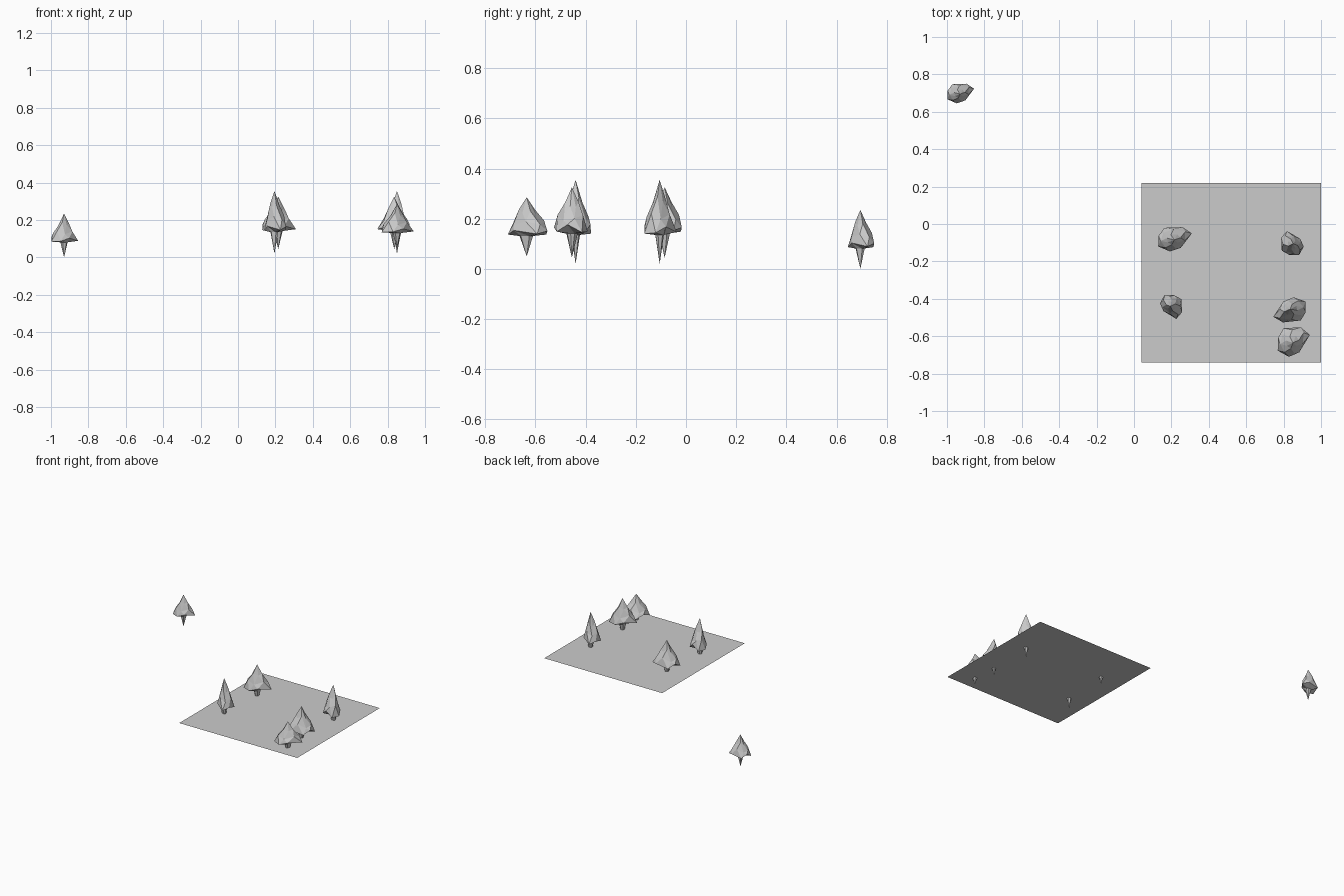
import bpy, bmesh
from math import radians
from mathutils import Vector

cube = bpy.data.objects.get("Cube")
if cube:
    bpy.data.objects.remove(cube, do_unlink=True)

grey = bpy.data.materials.new("stone_grey")
grey.use_nodes = True
COLOUR = (0.6, 0.6, 0.6, 1)
grey.diffuse_color = COLOUR
grey.node_tree.nodes["Principled BSDF"].inputs["Base Color"].default_value = COLOUR


def finish(name, bm):
    """Turn a bmesh into a flat shaded mesh."""
    mesh = bpy.data.meshes.new(name)
    bm.to_mesh(mesh)
    bm.free()
    mesh.materials.append(grey)
    return mesh


def place(name, mesh, loc, scale=(1, 1, 1), turn=0):
    obj = bpy.data.objects.new(name, mesh)
    obj.location, obj.scale = loc, scale
    obj.rotation_euler.z = radians(turn)
    bpy.context.collection.objects.link(obj)


# Faceted tree of unit height: jagged skirt, drawn out to a spire
SKIRT = [(-.068, -.028), (-.066, .018), (-.042, .052), (.035, .055),
         (.075, .028), (.028, -.034), (-.018, -.05)]
SKIRT_Z = [.36, .47, .37, .43, .38, .44, .37]
COUNT = len(SKIRT)


def between(points):
    """Midpoints of a closed outline, so neighbouring rings zigzag."""
    return [tuple((a + b) / 2 for a, b in zip(points[i], points[(i + 1) % COUNT]))
            for i in range(COUNT)]


def add_ring(bm, points, size, heights):
    return [bm.verts.new((x * size, y * size, z)) for (x, y), z in zip(points, heights)]


bm = bmesh.new()
shoulder_z = [.56, .52, .61, .54, .59, .53, .6]
neck_z = [.73, .79, .71, .77, .74, .8, .72]
skirt = add_ring(bm, SKIRT, 1, SKIRT_Z)
shoulder = add_ring(bm, between(SKIRT), .86, shoulder_z)
neck = add_ring(bm, between(between(SKIRT)), .5, neck_z)
root = [bm.verts.new(Vector((x, y, 0)).normalized() * .02 + Vector((0, 0, .345)))
        for x, y in SKIRT]
tip, foot = bm.verts.new((0, 0, 1)), bm.verts.new((0, 0, 0))
for i in range(COUNT):
    j = (i + 1) % COUNT
    for lower, upper in ((skirt, shoulder), (shoulder, neck)):
        bm.faces.new((lower[i], lower[j], upper[i]))
        bm.faces.new((lower[j], upper[j], upper[i]))
    bm.faces.new((neck[i], neck[j], tip))
    bm.faces.new((root[i], root[j], skirt[j]))
    bm.faces.new((root[i], skirt[j], skirt[i]))
    bm.faces.new((foot, root[j], root[i]))
bmesh.ops.recalc_face_normals(bm, faces=bm.faces)
tree = finish("tree", bm)

# Copies: position of the foot, stretch, turn
place("far_tree", tree, (-.93, .695, 0), (1, 1, .235))
place("back_right_tree", tree, (.215, -.085, .045), (1.26, 1.24, .28))
place("back_left_tree", tree, (.85, -.105, .02), (.9, 1.15, .335), 90)
place("middle_right_tree", tree, (.195, -.44, .02), (.9, 1.12, .335), -90)
place("middle_left_tree", tree, (.835, -.455, .045), (1.24, 1.24, .28), 184)
place("front_left_tree", tree, (.85, -.635, .05), (1.2, 1.5, .235))

# Thin ground sheet, pierced by the tree roots
bm = bmesh.new()
bmesh.ops.create_grid(bm, x_segments=1, y_segments=1, size=.48)
place("ground_sheet", finish("ground_sheet", bm), (.52, -.26, .097))
